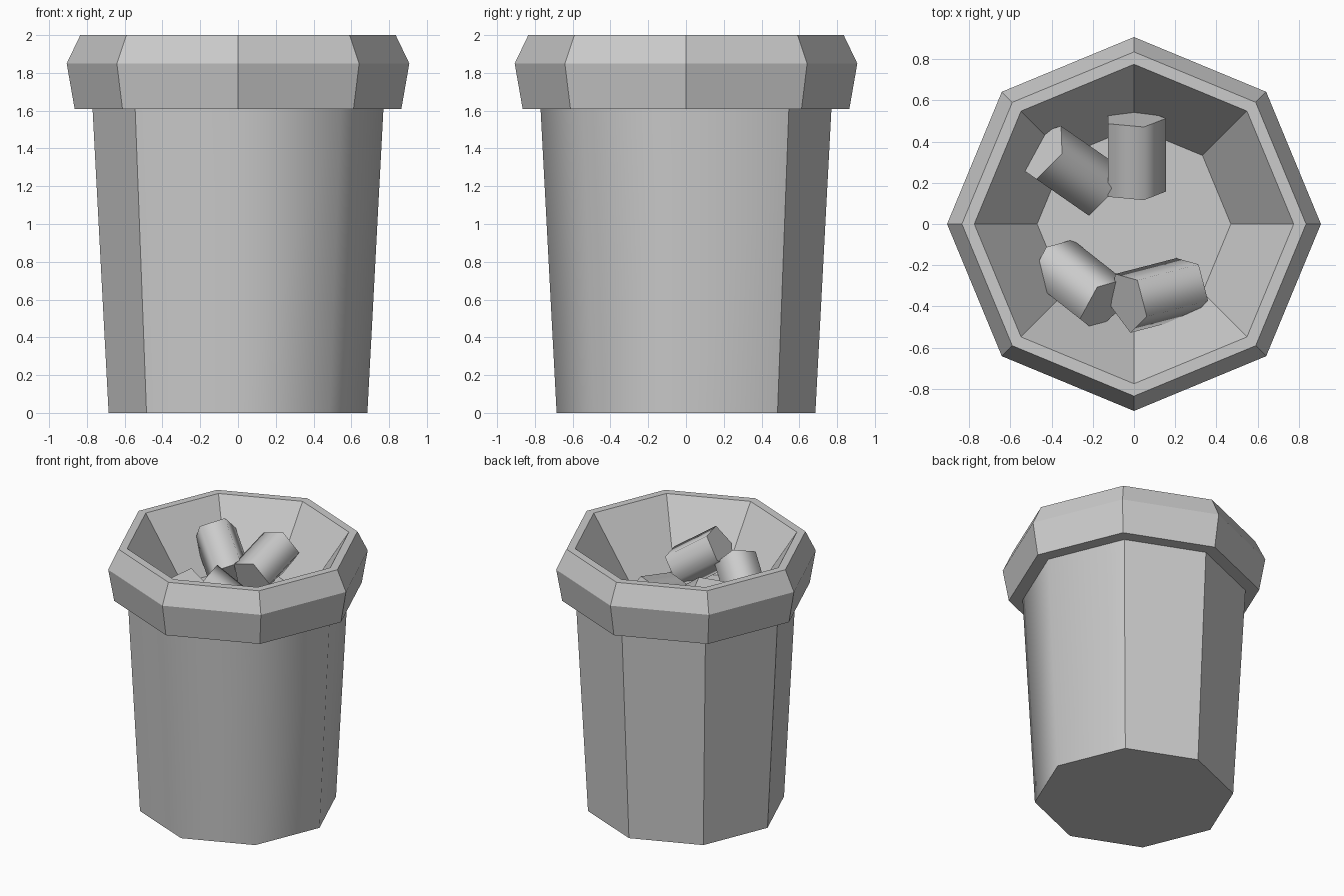
import bpy, bmesh, math
from mathutils import Vector

if "Cube" in bpy.data.objects:
    bpy.data.objects.remove(bpy.data.objects["Cube"])


def finish(bm, name):
    bmesh.ops.recalc_face_normals(bm, faces=bm.faces[:])
    mesh = bpy.data.meshes.new(name)
    bm.to_mesh(mesh)
    bm.free()
    obj = bpy.data.objects.new(name, mesh)
    bpy.context.collection.objects.link(obj)
    return obj


def loft(bm, rings):
    """Bridge successive rings of points and cap both ends; return the side faces."""
    rows = [[bm.verts.new(p) for p in ring] for ring in rings]
    n = len(rows[0])
    sides = []
    for a, b in zip(rows, rows[1:]):
        sides.append([bm.faces.new((a[i], a[(i + 1) % n], b[(i + 1) % n], b[i]))
                      for i in range(n)])
    bm.faces.new(rows[0][::-1])
    bm.faces.new(rows[-1])
    return sides


# Octagonal bucket: tapered wall, overhanging rim, funnel-shaped inside
PROFILE = [(0.685, 0), (0.77, 1.61), (0.865, 1.61), (0.907, 1.85),
           (0.835, 2.0), (0.775, 2.0), (0.47, 1.55)]
bm = bmesh.new()
bands = loft(bm, [[(r * math.cos(k * math.pi / 4), r * math.sin(k * math.pi / 4), z)
                   for k in range(8)] for r, z in PROFILE])
for e in bm.edges:
    e.smooth = False
# The front right part of the outer wall is shaded round
wall = bands[0]
for f in wall:
    f.smooth = True
for k in (6, 7, 0):
    shared = set(wall[k].edges) & set(wall[k - 1].edges)
    for e in shared:
        e.smooth = True
finish(bm, "bucket")


# Five-sided pellets lying in the bucket, raised end along the heading
def pellet(name, centre, heading, tilt, roll, length=0.37, radius=0.155):
    h = Vector((heading[0], heading[1], 0)).normalized()
    t = math.radians(tilt)
    up = Vector((0, 0, 1))
    axis = h * math.cos(t) + up * math.sin(t)
    right = Vector((h.y, -h.x, 0))
    face_up = up * math.cos(t) - h * math.sin(t)
    c = Vector(centre)
    rings = []
    for s in (-0.5, 0.5):
        ring = []
        for k in range(5):
            a = math.radians(roll + 72 * k)
            ring.append(c + axis * (s * length)
                        + (right * math.cos(a) + face_up * math.sin(a)) * radius)
        rings.append(ring)
    bm = bmesh.new()
    sides = loft(bm, rings)[0]
    for f in sides:
        f.smooth = True
    for e in bm.edges:
        e.smooth = all(f.smooth for f in e.link_faces)
    finish(bm, name)


pellet("pellet_back", (0.0, 0.335, 1.70), (0, 1), 16.5, 0)
pellet("pellet_left", (-0.315, 0.26, 1.72), (-0.82, 0.57), 33, 0)
pellet("pellet_front_left", (-0.27, -0.295, 1.635), (0.79, -0.62), 32, 180)
pellet("pellet_front_right", (0.12, -0.34, 1.715), (-0.966, -0.25), 34, -90)
